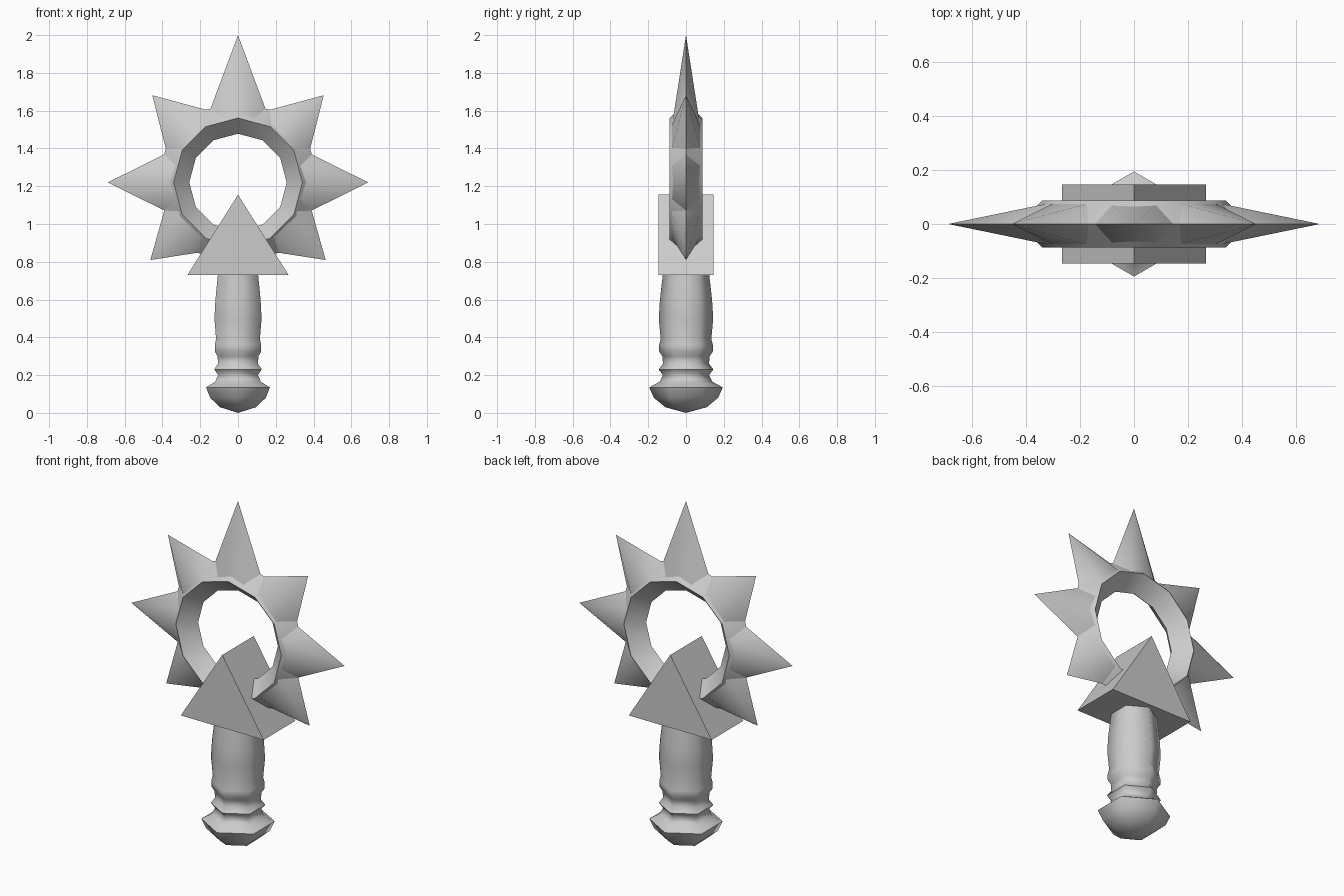
import bpy, bmesh
from math import pi, sin, cos, radians
from mathutils import Matrix, Vector

cube = bpy.data.objects.get("Cube")
if cube:
    bpy.data.objects.remove(cube, do_unlink=True)

grey = bpy.data.materials.new("plain_grey")
grey.use_nodes = True
colour = (0.6, 0.6, 0.6, 1)
grey.diffuse_color = colour
grey.node_tree.nodes["Principled BSDF"].inputs["Base Color"].default_value = colour


def finish(name, bm, smooth=True):
    """Turn a bmesh into a named object with shading."""
    bmesh.ops.recalc_face_normals(bm, faces=bm.faces)
    mesh = bpy.data.meshes.new(name)
    bm.to_mesh(mesh)
    bm.free()
    mesh.materials.append(grey)
    obj = bpy.data.objects.new(name, mesh)
    bpy.context.collection.objects.link(obj)
    if smooth:
        bpy.ops.object.select_all(action='DESELECT')
        obj.select_set(True)
        bpy.context.view_layer.objects.active = obj
        bpy.ops.object.shade_smooth_by_angle(angle=radians(65))
    return obj


def bridge(bm, a, b):
    for i in range(len(a)):
        j = (i + 1) % len(a)
        bm.faces.new((a[i], a[j], b[j], b[i]))


# Six-sided turned handle with pommel, corners towards front and back
profile = [(0.11, 0.03), (0.17, 0.08), (0.195, 0.135), (0.14, 0.165),
           (0.122, 0.2), (0.145, 0.23), (0.122, 0.26), (0.125, 0.3),
           (0.142, 0.325), (0.142, 0.36), (0.134, 0.39), (0.144, 0.5),
           (0.138, 0.6), (0.122, 0.74)]
bm = bmesh.new()
rings = [[bm.verts.new((r * sin(k * pi / 3), r * cos(k * pi / 3), z))
          for k in range(6)] for r, z in profile]
for lower, upper in zip(rings, rings[1:]):
    bridge(bm, lower, upper)
bottom = bm.verts.new((0, 0, 0))
for k in range(6):
    bm.faces.new((bottom, rings[0][k], rings[0][(k + 1) % 6]))
bm.faces.new(rings[-1])
finish("handle", bm)

# Triangular guard block
bm = bmesh.new()
sides = [[bm.verts.new((x, y, z)) for x, z in ((-0.268, 0.73), (0.268, 0.73), (0, 1.155))]
         for y in (-0.146, 0.146)]
bridge(bm, *sides)
for side in sides:
    bm.faces.new(side)
finish("guard_block", bm, smooth=False)

# Twelve-sided ring with a diamond cross-section
centre = Vector((0, 0, 1.22))
bm = bmesh.new()
section = [(0.43, 0), (0.341, 0.087), (0.258, 0), (0.341, -0.087)]
loops = [[bm.verts.new(centre + Vector((r * sin(k * pi / 6), y, r * cos(k * pi / 6))))
          for r, y in section] for k in range(12)]
for k in range(12):
    bridge(bm, loops[k], loops[(k + 1) % 12])
finish("ring", bm)


# Flattened six-sided spikes, rooted inside the ring
def spike(name, tip, half_width, tilt):
    root = 0.33
    bm = bmesh.new()
    bmesh.ops.create_cone(bm, cap_ends=True, segments=6, radius1=half_width,
                          radius2=0, depth=tip - root)
    bmesh.ops.remove_doubles(bm, verts=bm.verts, dist=0.0001)
    corner = max(bm.verts, key=lambda v: abs(v.co.x)).co.x
    turn = Matrix.Rotation(pi / 2 if abs(corner) < half_width * 0.95 else 0, 4, 'Z')
    place = (Matrix.Translation(centre) @ Matrix.Rotation(tilt, 4, 'Y')
             @ Matrix.Translation((0, 0, (tip + root) / 2))
             @ Matrix.Diagonal((1, 0.48, 1, 1)) @ turn)
    bmesh.ops.transform(bm, matrix=place, verts=bm.verts)
    finish(name, bm)


spike("top_spike", 0.78, 0.168, 0)
for label, sign in (("left", 1), ("right", -1)):
    spike("upper_spike_" + label, 0.647, 0.186, sign * radians(44.5))
    spike("side_spike_" + label, 0.69, 0.178, sign * radians(90))
    spike("lower_spike_" + label, 0.62, 0.186, sign * radians(131.5))
